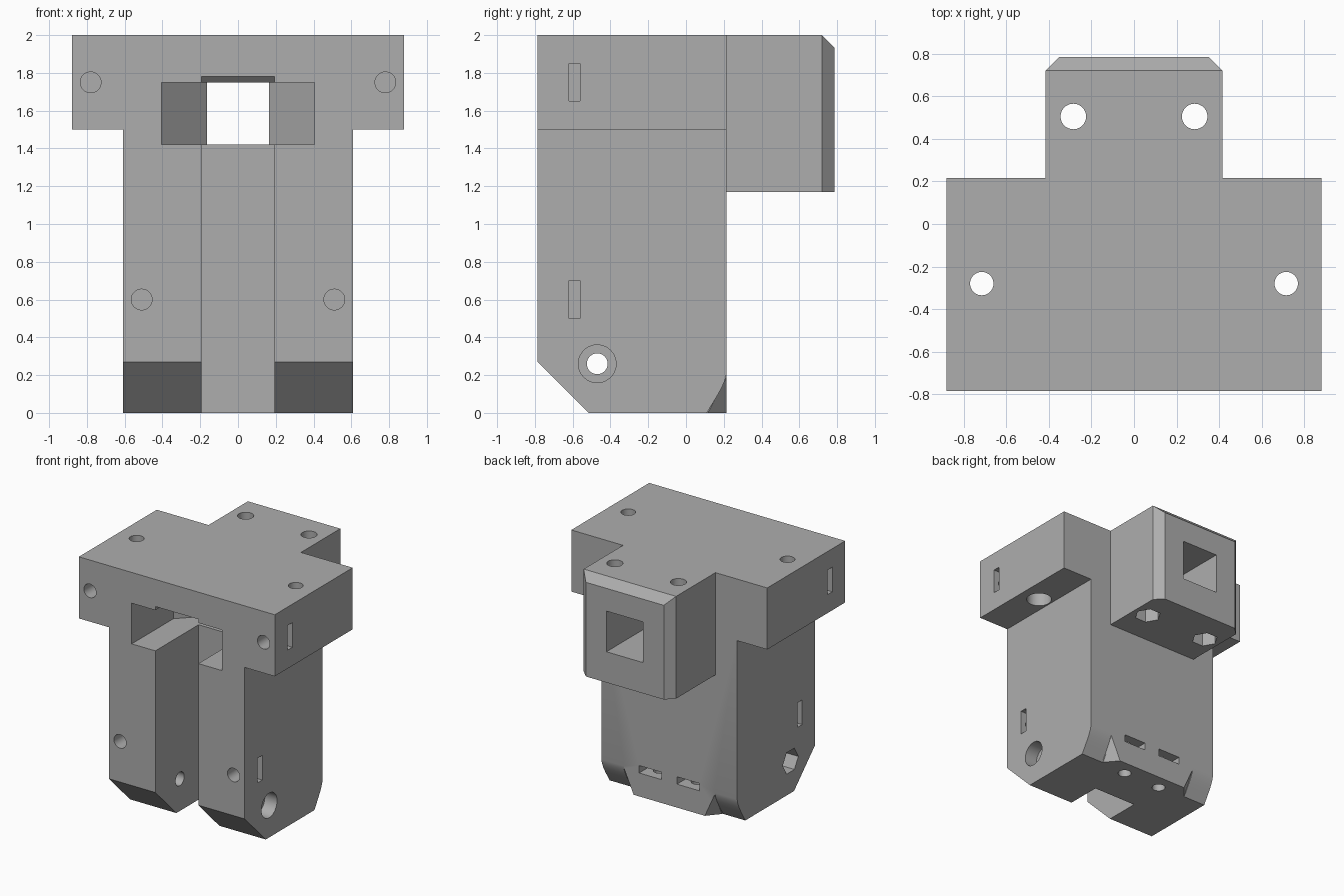
import bpy
import bmesh
import math
from mathutils import Vector

cube = bpy.data.objects.get("Cube")
if cube:
    bpy.data.objects.remove(cube, do_unlink=True)

grey = bpy.data.materials.new("plain grey")
grey.use_nodes = True
COLOUR = (0.42, 0.42, 0.42, 1)
grey.diffuse_color = COLOUR
grey.node_tree.nodes["Principled BSDF"].inputs["Base Color"].default_value = COLOUR

FRONT, BACK, TAIL, TOP = -0.785, 0.215, 0.785, 2.0


def finish(bm, name):
    bmesh.ops.recalc_face_normals(bm, faces=bm.faces)
    mesh = bpy.data.meshes.new(name)
    bm.to_mesh(mesh)
    bm.free()
    mesh.materials.append(grey)
    obj = bpy.data.objects.new(name, mesh)
    bpy.context.collection.objects.link(obj)
    return obj


def prism(name, axis, outline, lo, hi):
    """Extrude a 2D outline along an axis; outline uses the other two axes in order."""
    def point(a, b, c):
        co = [a, b]
        co.insert("xyz".index(axis), c)
        return co
    bm = bmesh.new()
    face = bm.faces.new([bm.verts.new(point(a, b, lo)) for a, b in outline])
    grown = bmesh.ops.extrude_face_region(bm, geom=[face])["geom"]
    shift = Vector(point(0, 0, hi - lo))
    bmesh.ops.translate(bm, vec=shift, verts=[v for v in grown if isinstance(v, bmesh.types.BMVert)])
    return finish(bm, name)


def box(name, x, y, z):
    return prism(name, "z", [(x[0], y[0]), (x[1], y[0]), (x[1], y[1]), (x[0], y[1])], *z)


def bore(name, axis, centre, radius, lo, hi, sides=40):
    ring = [2 * math.pi * i / sides for i in range(sides)]
    outline = [(centre[0] + radius * math.cos(t), centre[1] + radius * math.sin(t)) for t in ring]
    return prism(name, axis, outline, lo, hi)


def mirror_x(half):
    return half + [(-x, b) for x, b in reversed(half)]


# T-shaped main body
body = prism("clamp_body", "y",
             mirror_x([(0.61, 0), (0.61, 1.5), (0.88, 1.5), (0.88, TOP)]), FRONT, BACK)


def combine(tool, operation="DIFFERENCE"):
    mod = body.modifiers.new("combine", "BOOLEAN")
    mod.operation, mod.object, mod.solver = operation, tool, "EXACT"
    bpy.context.view_layer.objects.active = body
    bpy.ops.object.modifier_apply(modifier=mod.name)
    bpy.data.objects.remove(tool, do_unlink=True)


# Rear block with bevelled sides and top
block = prism("rear_block", "z", mirror_x([(0.415, 0.1), (0.415, 0.72), (0.35, TAIL)]), 1.17, TOP)
combine(block, "UNION")
combine(prism("top_bevel", "x", [(0.70, 2.02), (0.90, 2.02), (0.90, 1.82)], -0.6, 0.6))

# Sloped front foot, centre slot and tapering tunnel
combine(prism("foot_slope", "x", [(-0.9, 0.385), (-0.415, -0.1), (-0.9, -0.1)], -1, 1))
combine(prism("centre_slot", "x",
              [(-0.9, -0.1), (-0.23, -0.1), (-0.23, 1.75), (-0.26, 1.78), (-0.9, 1.78)],
              -0.193, 0.193))
combine(prism("tunnel", "z",
              mirror_x([(0.405, -0.9), (0.405, -0.25), (0.165, -0.01), (0.165, 0.9)]),
              1.42, 1.75))

# Cross bolt: through hole, round recess on one side, hexagon on the other
BOLT = (-0.47, 0.26)
combine(bore("cross_bolt", "x", BOLT, 0.055, -1, 1))
combine(bore("bolt_recess", "x", BOLT, 0.1, 0.5, 1))
combine(bore("bolt_hex", "x", BOLT, 0.1, -1, -0.5, 6))

for s in (-1, 1):
    def span(a, b):
        return sorted((s * a, s * b))

    # Front screw holes with side nut slots
    for x, z, outer in ((0.78, 1.75, 0.88), (0.51, 0.6, 0.61)):
        combine(bore("front_hole", "y", (s * x, z), 0.055, -1, -0.4))
        combine(box("side_nut_slot", span(x - 0.1, outer + 0.1), (-0.62, -0.56), (z - 0.1, z + 0.1)))

    # Vertical holes through the wings and the rear block
    wing, rear = (s * 0.715, -0.28), (s * 0.285, 0.505)
    combine(bore("wing_hole", "z", wing, 0.055, 1.4, 2.1))
    combine(bore("wing_recess", "z", wing, 0.095, 1.4, 1.62))
    combine(bore("block_hole", "z", rear, 0.06, 1.0, 2.1))
    combine(bore("block_hex", "z", rear, 0.1, 1.0, 1.3, 6))

    # Bottom screw holes with rear nut slots
    combine(bore("bottom_hole", "z", (s * 0.17, 0.09), 0.05, -0.1, 0.4))
    combine(box("rear_nut_slot", span(0.07, 0.27), (0.0, 0.3), (0.19, 0.25)))

    # Rounded rear corners and the slanted sides of the tab between them
    curve = [(0.05, -0.1), (0.11, 0), (0.165, 0.09), (0.19, 0.135), (0.207, 0.175),
             (BACK, 0.21), (0.3, 0.21), (0.3, -0.1)]
    combine(prism("corner_round", "x", curve, *span(0.405, 0.7)))
    apex, inner, outer = Vector((0.41, BACK, 0.2)), Vector((0.41, 0.11, 0)), Vector((0.32, BACK, 0))
    corners = [apex, apex.lerp(inner, 1.5), apex.lerp(outer, 1.5), Vector((0.41, 0.4, -0.2))]
    bm = bmesh.new()
    verts = [bm.verts.new((s * c.x, c.y, c.z)) for c in corners]
    bmesh.ops.convex_hull(bm, input=verts)
    combine(finish(bm, "tab_side"))

# Smooth bores, sharp edges
bpy.ops.object.select_all(action="DESELECT")
body.select_set(True)
bpy.context.view_layer.objects.active = body
bpy.ops.object.shade_smooth_by_angle(angle=math.radians(30))
